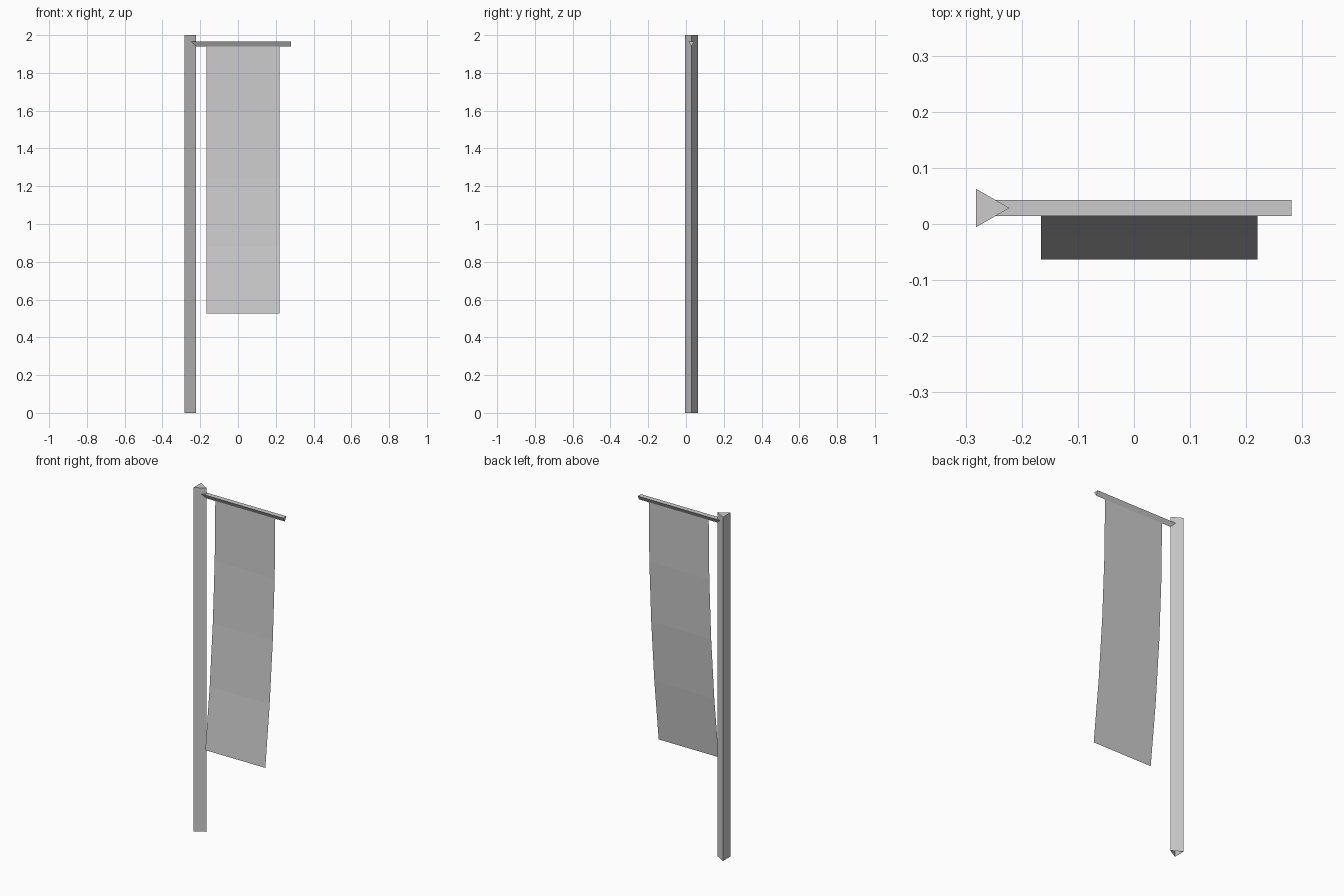
import bpy

if "Cube" in bpy.data.objects:
    bpy.data.objects.remove(bpy.data.objects["Cube"])


def make_mesh(name, verts, faces):
    mesh = bpy.data.meshes.new(name)
    mesh.from_pydata(verts, [], faces)
    mesh.update()
    obj = bpy.data.objects.new(name, mesh)
    bpy.context.collection.objects.link(obj)
    return obj


def prism(name, start, end, cap_start=True):
    """Flat-sided prism between two matching counter-clockwise profiles."""
    n = len(start)
    faces = [(i, (i + 1) % n, n + (i + 1) % n, n + i) for i in range(n)]
    faces.append(tuple(range(n, 2 * n)))
    if cap_start:
        faces.append(tuple(reversed(range(n))))
    return make_mesh(name, start + end, faces)


# Three-sided upright pole, open underneath
pole = [(-0.282, -0.006), (-0.222, 0.0285), (-0.282, 0.063)]
prism("pole", [(x, y, 0) for x, y in pole], [(x, y, 2) for x, y in pole],
      cap_start=False)

# Three-sided crossbar, flat side up, running into the pole
bar = [(0.014, 1.965), (0.0285, 1.94), (0.043, 1.965)]
prism("crossbar", [(-0.252, y, z) for y, z in bar],
      [(0.281, y, z) for y, z in bar])

# Hanging banner: a thin sheet that swings forward towards the bottom
segments = 4
top_z, bottom_z = 1.95, 0.525
verts, faces = [], []
for i in range(segments + 1):
    t = i / segments
    y = 0.0285 - 0.0915 * t * t
    z = top_z + (bottom_z - top_z) * t
    verts += [(-0.166, y, z), (0.22, y, z)]
for i in range(segments):
    a = 2 * i
    faces.append((a, a + 2, a + 3, a + 1))
make_mesh("banner", verts, faces)
